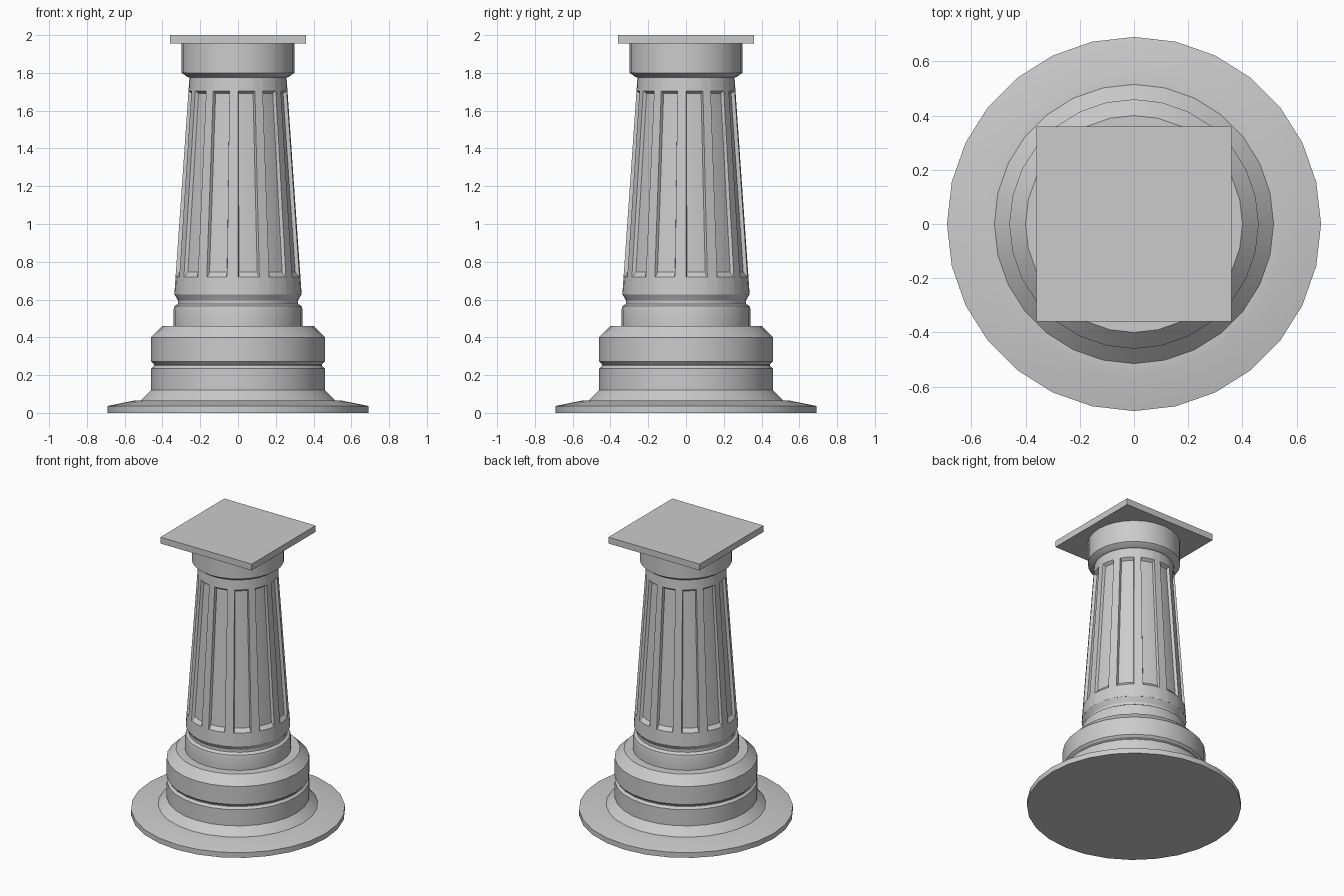
import bpy, bmesh
from math import radians, cos, sin

if "Cube" in bpy.data.objects:
    bpy.data.objects.remove(bpy.data.objects["Cube"])


def finish(name, bm, angle=25):
    bmesh.ops.recalc_face_normals(bm, faces=bm.faces)
    me = bpy.data.meshes.new(name)
    bm.to_mesh(me)
    bm.free()
    ob = bpy.data.objects.new(name, me)
    bpy.context.collection.objects.link(ob)
    bpy.ops.object.select_all(action='DESELECT')
    ob.select_set(True)
    bpy.context.view_layer.objects.active = ob
    bpy.ops.object.shade_smooth_by_angle(angle=radians(angle))
    return ob


def skin(name, rows):
    """Join closed rings of points into a capped solid."""
    bm = bmesh.new()
    rings = [[bm.verts.new(p) for p in row] for row in rows]
    n = len(rings[0])
    for a, b in zip(rings, rings[1:]):
        for i in range(n):
            j = (i + 1) % n
            bm.faces.new((a[i], a[j], b[j], b[i]))
    bm.faces.new(rings[0][::-1])
    bm.faces.new(rings[-1])
    return finish(name, bm)


def lathe(name, profile, sides=28):
    turns = [radians(360 * i / sides) for i in range(sides)]
    return skin(name, [[(r * cos(t), r * sin(t), z) for t in turns] for r, z in profile])


# Wide foot disc and stepped base
lathe("foot", [(0.69, 0), (0.69, 0.037), (0.55, 0.065), (0.515, 0.066), (0.46, 0.12)])
lathe("base_drum", [(0.46, 0.12), (0.46, 0.235), (0.445, 0.25), (0.445, 0.257),
                    (0.46, 0.272), (0.46, 0.40), (0.40, 0.46)])

# Collar with a groove under the shaft
lathe("collar", [(0.342, 0.46), (0.342, 0.545), (0.337, 0.565), (0.318, 0.577),
                 (0.318, 0.595), (0.337, 0.628)])

# Tapered shaft with twelve sunken flutes
FLUTE_DEPTH = 0.02
columns = [(30 * k + a, sunk) for k in range(12)
           for a, sunk in ((0, 0), (0.8, 1), (10, 1), (19.2, 1), (20, 0))]
rows = []
for z, sunk_row in ((0.628, 0), (0.72, 0), (0.745, 1), (1.69, 1), (1.705, 0), (1.775, 0)):
    radius = 0.337 - (z - 0.628) / 1.147 * 0.08
    ring = []
    for a, sunk in columns:
        r = radius - FLUTE_DEPTH * sunk * sunk_row
        t = radians(a)
        ring.append((r * cos(t), r * sin(t), z))
    rows.append(ring)
skin("fluted_shaft", rows)

# Capital ring and square top slab
lathe("capital", [(0.257, 1.775), (0.27, 1.78), (0.298, 1.80), (0.298, 1.955)])
bm = bmesh.new()
bmesh.ops.create_cube(bm, size=1)
bmesh.ops.scale(bm, vec=(0.718, 0.718, 0.045), verts=bm.verts)
bmesh.ops.translate(bm, vec=(0, 0, 1.9775), verts=bm.verts)
finish("top_slab", bm)
